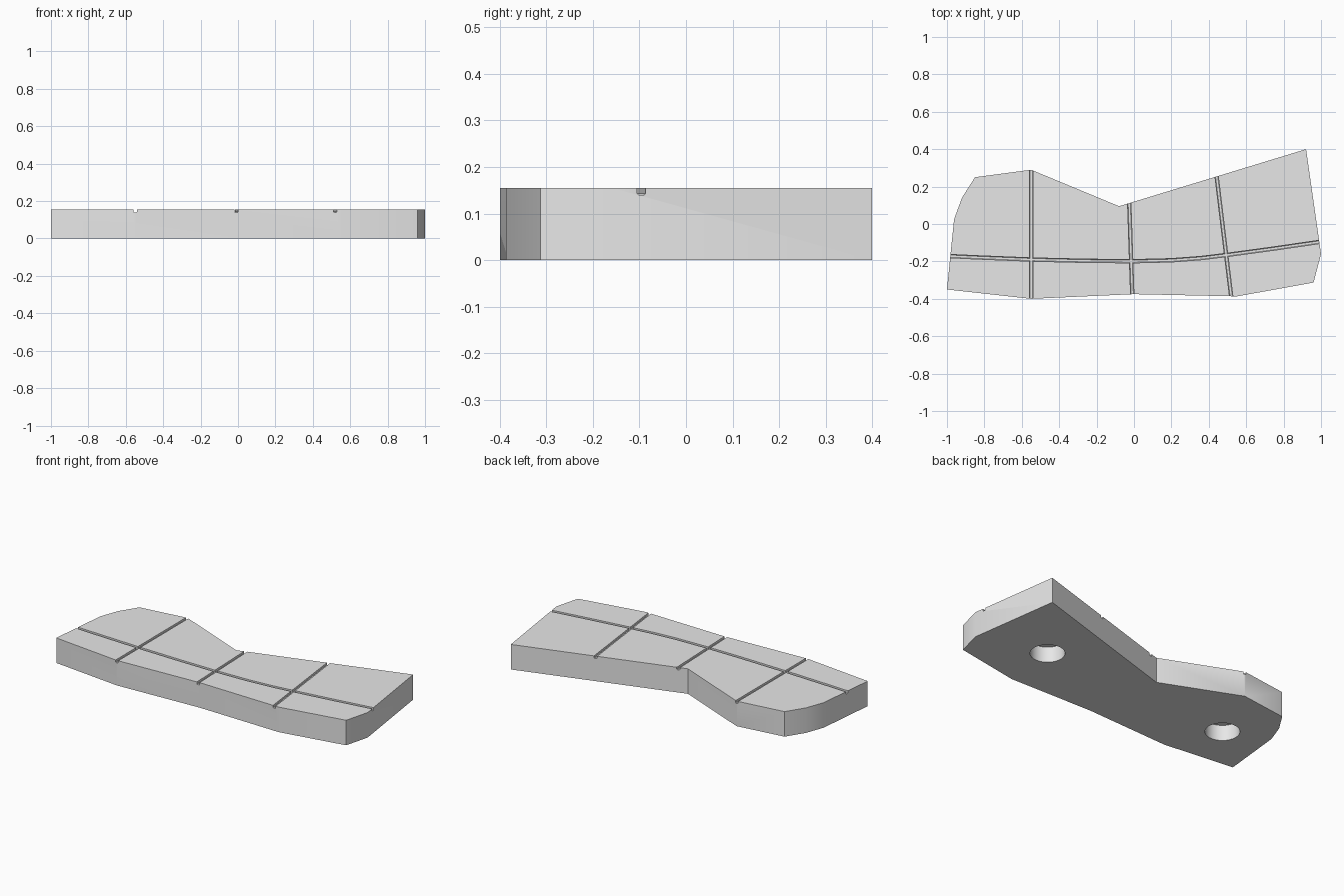
import bpy
import bmesh
from mathutils import Vector

HEIGHT = 0.155
GROOVE_WIDTH = 0.018
GROOVE_FLOOR = 0.14

if "Cube" in bpy.data.objects:
    bpy.data.objects.remove(bpy.data.objects["Cube"], do_unlink=True)

grey = bpy.data.materials.new("plain grey")
grey.use_nodes = True
grey.diffuse_color = (0.8, 0.8, 0.8, 1)
grey.node_tree.nodes["Principled BSDF"].inputs["Base Color"].default_value = grey.diffuse_color


def finish(name, bm):
    """Turn a bmesh into a linked object with outward normals."""
    bmesh.ops.recalc_face_normals(bm, faces=bm.faces)
    mesh = bpy.data.meshes.new(name)
    bm.to_mesh(mesh)
    bm.free()
    mesh.materials.append(grey)
    obj = bpy.data.objects.new(name, mesh)
    bpy.context.collection.objects.link(obj)
    return obj


def prism(name, outline, bottom, top):
    bm = bmesh.new()
    base = bm.faces.new([bm.verts.new((x, y, bottom)) for x, y in outline])
    new = bmesh.ops.extrude_face_region(bm, geom=[base])["geom"]
    verts = [g for g in new if isinstance(g, bmesh.types.BMVert)]
    bmesh.ops.translate(bm, verts=verts, vec=(0, 0, top - bottom))
    return finish(name, bm)


def groove(name, path):
    """Sweep a shallow channel section along a path lying in plan."""
    half, chamfer = GROOVE_WIDTH / 2, 0.003
    lift = HEIGHT + 0.05
    section = [(-half, lift), (-half, GROOVE_FLOOR + chamfer), (chamfer - half, GROOVE_FLOOR),
               (half - chamfer, GROOVE_FLOOR), (half, GROOVE_FLOOR + chamfer), (half, lift)]
    pts = [Vector(p) for p in path]
    bm = bmesh.new()
    rings = []
    for i, p in enumerate(pts):
        along = (pts[min(i + 1, len(pts) - 1)] - pts[max(i - 1, 0)]).normalized()
        side = Vector((-along.y, along.x))
        rings.append([bm.verts.new((p + side * s).to_tuple() + (z,)) for s, z in section])
    n = len(section)
    for a, b in zip(rings, rings[1:]):
        for k in range(n):
            bm.faces.new((a[k], a[(k + 1) % n], b[(k + 1) % n], b[k]))
    bm.faces.new(rings[0])
    bm.faces.new(rings[-1])
    return finish(name, bm)


def socket(name, x, y, depth=0.095, radius=0.096):
    """Round blind hole opening on the underside."""
    bm = bmesh.new()
    bmesh.ops.create_cone(bm, cap_ends=True, segments=48, radius1=radius,
                          radius2=radius, depth=2 * depth)
    bmesh.ops.translate(bm, verts=bm.verts, vec=(x, y, 0))
    return finish(name, bm)


# Slab body
outline = [(-1, -0.35), (-0.55, -0.4), (0, -0.375), (0.55, -0.387), (0.96, -0.313),
           (1, -0.16), (0.92, 0.4), (-0.08, 0.095), (-0.55, 0.29), (-0.85, 0.25),
           (-0.92, 0.14), (-0.962, 0.025)]
slab = prism("stone_slab", outline, 0, HEIGHT)

# Joint grooves on top and peg sockets underneath
cutters = [
    groove("long_groove_cutter", [(-1.1, -0.166), (-0.85, -0.178), (-0.55, -0.19), (-0.25, -0.197),
                                  (0, -0.199), (0.2, -0.194), (0.36, -0.182), (0.5, -0.165),
                                  (0.75, -0.131), (1.1, -0.08)]),
    groove("right_groove_cutter", [(-0.55, -0.5), (-0.55, 0.4)]),
    groove("middle_groove_cutter", [(-0.006, -0.48), (-0.029, 0.22)]),
    groove("left_groove_cutter", [(0.531, -0.48), (0.429, 0.36)]),
    socket("right_socket_cutter", -0.705, -0.087),
    socket("left_socket_cutter", 0.58, -0.046),
]

bpy.ops.object.select_all(action="DESELECT")
bpy.context.view_layer.objects.active = slab
slab.select_set(True)
for cutter in cutters:
    cutter.hide_render = True
    cut = slab.modifiers.new("cut", "BOOLEAN")
    cut.operation = "DIFFERENCE"
    cut.solver = "EXACT"
    cut.object = cutter
    bpy.ops.object.modifier_apply(modifier=cut.name)
    bpy.data.objects.remove(cutter, do_unlink=True)

# Soft corners stay smooth, crisp ones stay sharp
bpy.ops.object.shade_smooth_by_angle(angle=0.61)
